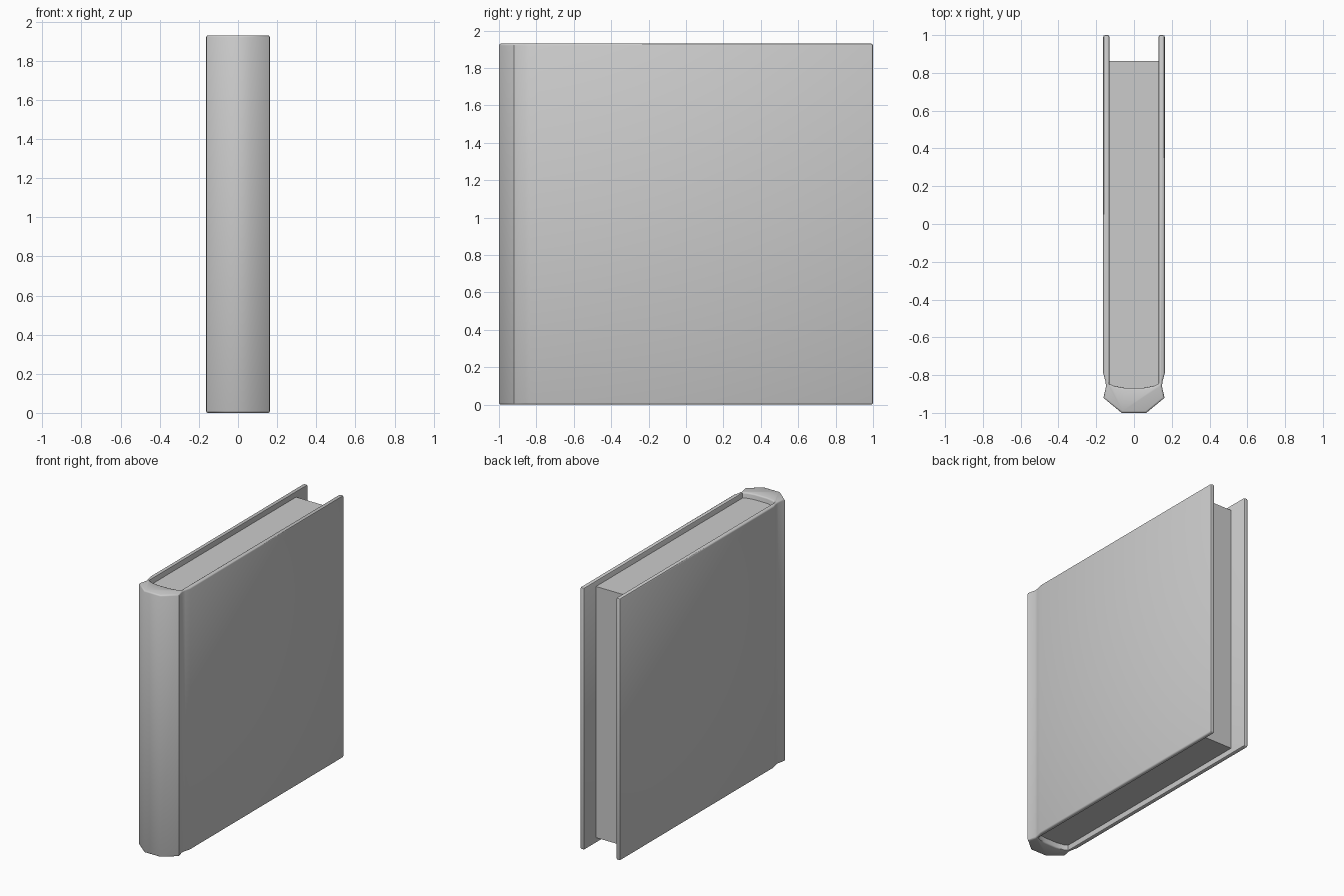
import bpy, bmesh, math

if "Cube" in bpy.data.objects:
    bpy.data.objects.remove(bpy.data.objects["Cube"])

H = 1.93  # cover height


def extrude_profile(name, half, z0, z1, bevel=0.0):
    """Extrude an x-mirrored outline (right half, in order) from z0 to z1."""
    outline = half + [(-x, y) for x, y in reversed(half)]
    bm = bmesh.new()
    face = bm.faces.new([bm.verts.new((x, y, z0)) for x, y in outline])
    res = bmesh.ops.extrude_face_region(bm, geom=[face])
    top = [v for v in res["geom"] if isinstance(v, bmesh.types.BMVert)]
    bmesh.ops.translate(bm, verts=top, vec=(0, 0, z1 - z0))
    bmesh.ops.recalc_face_normals(bm, faces=bm.faces)
    mesh = bpy.data.meshes.new(name)
    bm.to_mesh(mesh)
    bm.free()
    ob = bpy.data.objects.new(name, mesh)
    bpy.context.collection.objects.link(ob)
    bpy.ops.object.select_all(action='DESELECT')
    ob.select_set(True)
    bpy.context.view_layer.objects.active = ob
    if bevel:
        mod = ob.modifiers.new("soft_edges", 'BEVEL')
        mod.width = bevel
        mod.segments = 2
        mod.limit_method = 'ANGLE'
        mod.angle_limit = math.radians(65)
        bpy.ops.object.modifier_apply(modifier=mod.name)
    bpy.ops.object.shade_smooth_by_angle(angle=math.radians(45))
    return ob


# Case: faceted spine, pinched hinges and two boards in one wrapped section
extrude_profile("cover", [
    (0.065, -1.0), (0.162, -0.92), (0.148, -0.86), (0.152, -0.83),
    (0.163, -0.79), (0.163, 1.0), (0.13, 1.0), (0.13, -0.845),
    (0.105, -0.858), (0.05, -0.868)], 0.0, H, bevel=0.01)

# Page block, set in from the top, bottom and fore edge of the boards
extrude_profile("pages", [
    (0.05, -0.875), (0.105, -0.865), (0.134, -0.85), (0.134, 0.862)],
    0.04, H - 0.04)
